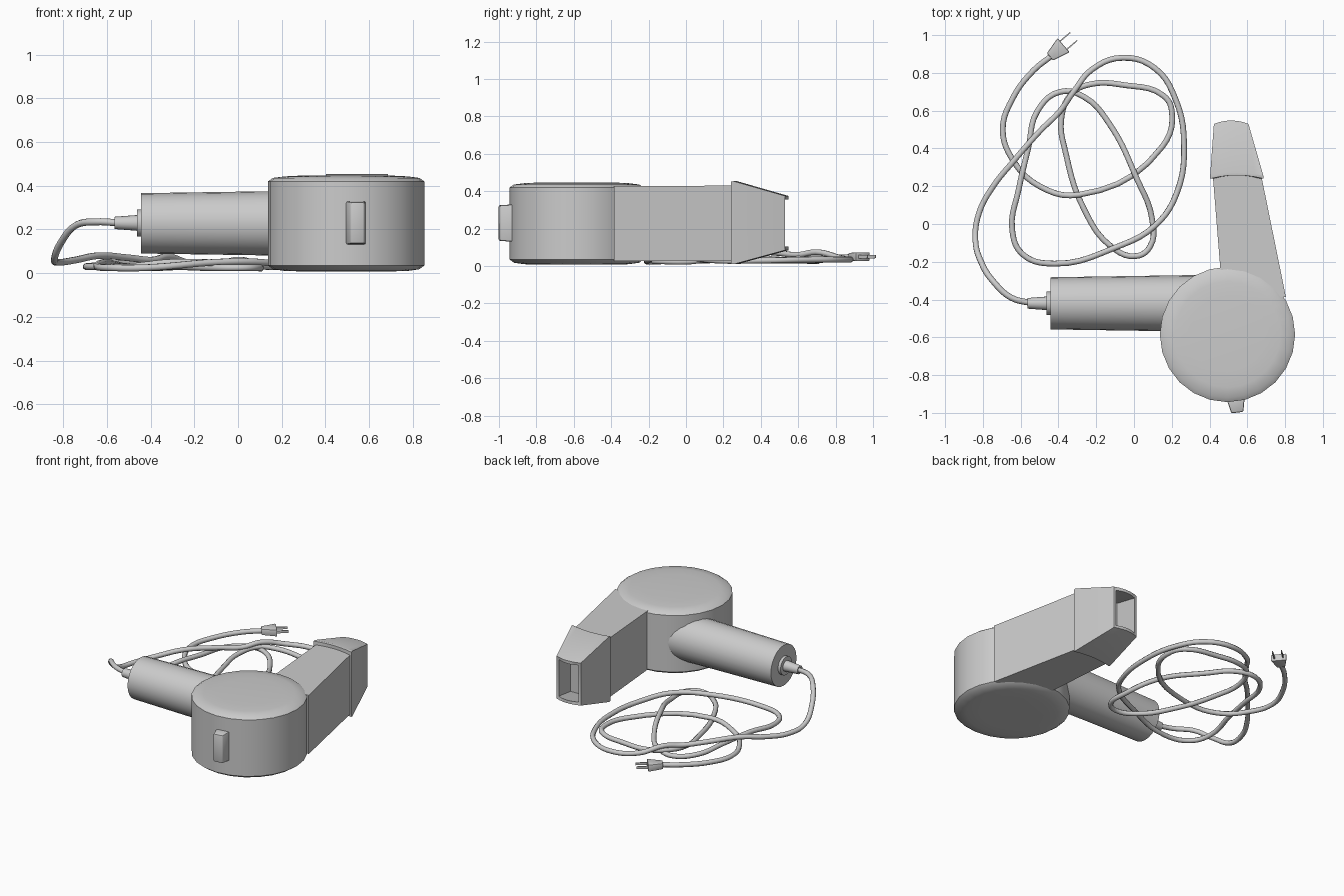
import bpy, bmesh
from math import radians, sin, cos, pi, atan2
from mathutils import Matrix, Vector

if "Cube" in bpy.data.objects:
    bpy.data.objects.remove(bpy.data.objects["Cube"])


def finish(bm, name, angle=40, matrix=None):
    bmesh.ops.recalc_face_normals(bm, faces=bm.faces)
    mesh = bpy.data.meshes.new(name)
    bm.to_mesh(mesh)
    bm.free()
    ob = bpy.data.objects.new(name, mesh)
    bpy.context.collection.objects.link(ob)
    if matrix:
        mesh.transform(matrix)
    bpy.ops.object.select_all(action='DESELECT')
    ob.select_set(True)
    bpy.context.view_layer.objects.active = ob
    bpy.ops.object.shade_smooth_by_angle(angle=radians(angle))
    return ob


def lathe(name, profile, matrix, sides=24):
    """Revolve (radius, height) points about local z and close both ends."""
    bm = bmesh.new()
    rings = [[bm.verts.new((r * cos(2 * pi * i / sides), r * sin(2 * pi * i / sides), h))
              for i in range(sides)] for r, h in profile]
    for a, b in zip(rings, rings[1:]):
        for i in range(sides):
            j = (i + 1) % sides
            bm.faces.new((a[i], a[j], b[j], b[i]))
    bm.faces.new(rings[0])
    bm.faces.new(rings[-1])
    return finish(bm, name, matrix=matrix)


def duct(name, sections, n=6):
    """Loft box sections (y, x0, x1, z0, z1, bulge); ends bow outwards in plan."""
    bm = bmesh.new()
    rings = []
    for y, x0, x1, z0, z1, bulge in sections:
        row = [(x0 + (x1 - x0) * i / n, y + bulge * (1 - (2 * i / n - 1) ** 2))
               for i in range(n + 1)]
        rings.append([bm.verts.new((*p, z1)) for p in row]
                     + [bm.verts.new((*p, z0)) for p in reversed(row)])
    m = 2 * n + 2
    for a, b in zip(rings, rings[1:]):
        for i in range(m):
            j = (i + 1) % m
            bm.faces.new((a[i], a[j], b[j], b[i]))
    for r in (rings[0], rings[-1]):
        for i in range(n):
            bm.faces.new((r[i], r[i + 1], r[m - 2 - i], r[m - 1 - i]))
    return finish(bm, name, 25)


def tapered_box(name, base, tip, height, matrix, bevel=0.0):
    """Frustum along local z from base (w, d) to tip (w, d)."""
    bm = bmesh.new()
    bmesh.ops.create_cube(bm, size=1)
    for v in bm.verts:
        w, d = tip if v.co.z > 0 else base
        v.co = (v.co.x * w, v.co.y * d, (v.co.z + 0.5) * height)
    if bevel:
        bmesh.ops.bevel(bm, geom=bm.edges[:], offset=bevel, segments=2,
                        profile=0.5, affect='EDGES')
    return finish(bm, name, 40, matrix)


# Motor housing drum
lathe("motor_housing",
      [(0.20, 0.008), (0.28, 0.010), (0.335, 0.018), (0.358, 0.035),
       (0.358, 0.420), (0.335, 0.436), (0.28, 0.443), (0.20, 0.447)],
      Matrix.Translation((0.495, -0.585, 0)))

# Air duct, tangent to the drum
duct("air_duct", [(-0.386, 0.469, 0.804, 0.028, 0.428, 0),
                  (0.26, 0.417, 0.673, 0.026, 0.430, 0)], 1)

# Concentrator nozzle with a hollow mouth
duct("nozzle", [(0.24, 0.418, 0.670, 0.03, 0.43, 0.018),
                (0.24, 0.403, 0.687, 0.010, 0.452, 0.018),
                (0.255, 0.403, 0.685, 0.010, 0.454, 0.018),
                (0.53, 0.423, 0.606, 0.085, 0.375, 0.018),
                (0.53, 0.440, 0.589, 0.105, 0.355, 0.018),
                (0.35, 0.430, 0.625, 0.06, 0.40, 0.0)])

# Handle and cord strain relief, along x
along_x = Matrix.Rotation(radians(90), 4, 'Y')
lathe("handle", [(0.138, -0.443), (0.150, 0.34)],
      Matrix.Translation((0, -0.42, 0.228)) @ along_x)
lathe("cord_relief", [(0.028, -0.565), (0.036, -0.462), (0.062, -0.462), (0.062, -0.44)],
      Matrix.Translation((0, -0.42, 0.23)) @ along_x, 16)

# Switch on the drum's front
radial = Matrix.Rotation(radians(7), 4, 'Z') @ Matrix.Rotation(radians(90), 4, 'X')
tapered_box("switch", (0.10, 0.20), (0.064, 0.19), 0.085,
            Matrix.Translation((0.537, -0.914, 0.23)) @ radial, 0.008)

# Power cord, one continuous tangle
cord_path = [
    (-.54, -.42, .23), (-.65, -.39, .235), (-.74, -.31, .22), (-.81, -.20, .14),
    (-.84, -.08, .065), (-.82, .06, .05), (-.745, .20, .06), (-.64, .33, .08),
    (-.50, .49, .07), (-.39, .60, .06), (-.32, .70, .075), (-.22, .82, .045),
    (-.06, .88, .035), (.11, .825, .035), (.22, .66, .035), (.265, .42, .03),
    (.225, .16, .03), (.11, -.01, .05), (-.10, -.125, .05), (-.42, -.21, .025),
    (-.59, -.16, .025), (-.645, -.03, .03), (-.61, .185, .05), (-.56, .40, .04),
    (-.51, .60, .03), (-.39, .70, .025), (-.26, .67, .03), (-.13, .53, .03),
    (.015, .24, .06), (.095, .03, .025), (.085, -.12, .025), (.01, -.17, .025),
    (-.12, -.12, .025), (-.27, .09, .03), (-.36, .37, .03), (-.385, .555, .035),
    (-.33, .69, .045), (-.23, .74, .04), (-.05, .735, .035), (.155, .68, .03),
    (.20, .60, .03), (.15, .41, .03), (-.29, .155, .05), (-.50, .20, .03),
    (-.645, .345, .03), (-.695, .50, .03), (-.645, .66, .035), (-.535, .81, .045),
    (-.43, .895, .05)]
curve = bpy.data.curves.new("power_cord", 'CURVE')
curve.dimensions = '3D'
curve.bevel_depth = 0.016
curve.bevel_resolution = 2
curve.resolution_u = 5
curve.use_fill_caps = True
spline = curve.splines.new('BEZIER')
spline.bezier_points.add(len(cord_path) - 1)
for bp, co in zip(spline.bezier_points, cord_path):
    bp.co = co
    bp.handle_left_type = bp.handle_right_type = 'AUTO'
cord = bpy.data.objects.new("power_cord", curve)
bpy.context.collection.objects.link(cord)
bpy.ops.object.select_all(action='DESELECT')
cord.select_set(True)
bpy.context.view_layer.objects.active = cord
bpy.ops.object.convert(target='MESH')

# Plug body and its two prongs; local z points out of the plug
heading = atan2(0.65, 0.76)
plug = (Matrix.Translation((-0.445, 0.885, 0.05)) @ Matrix.Rotation(heading, 4, 'Z')
        @ along_x)
tapered_box("plug_body", (0.04, 0.05), (0.048, 0.098), 0.095, plug, 0.006)
for side, label in ((-1, "right"), (1, "left")):
    tapered_box("plug_prong_" + label, (0.018, 0.007), (0.016, 0.006), 0.078,
                plug @ Matrix.Translation((0, side * 0.028, 0.088)))
